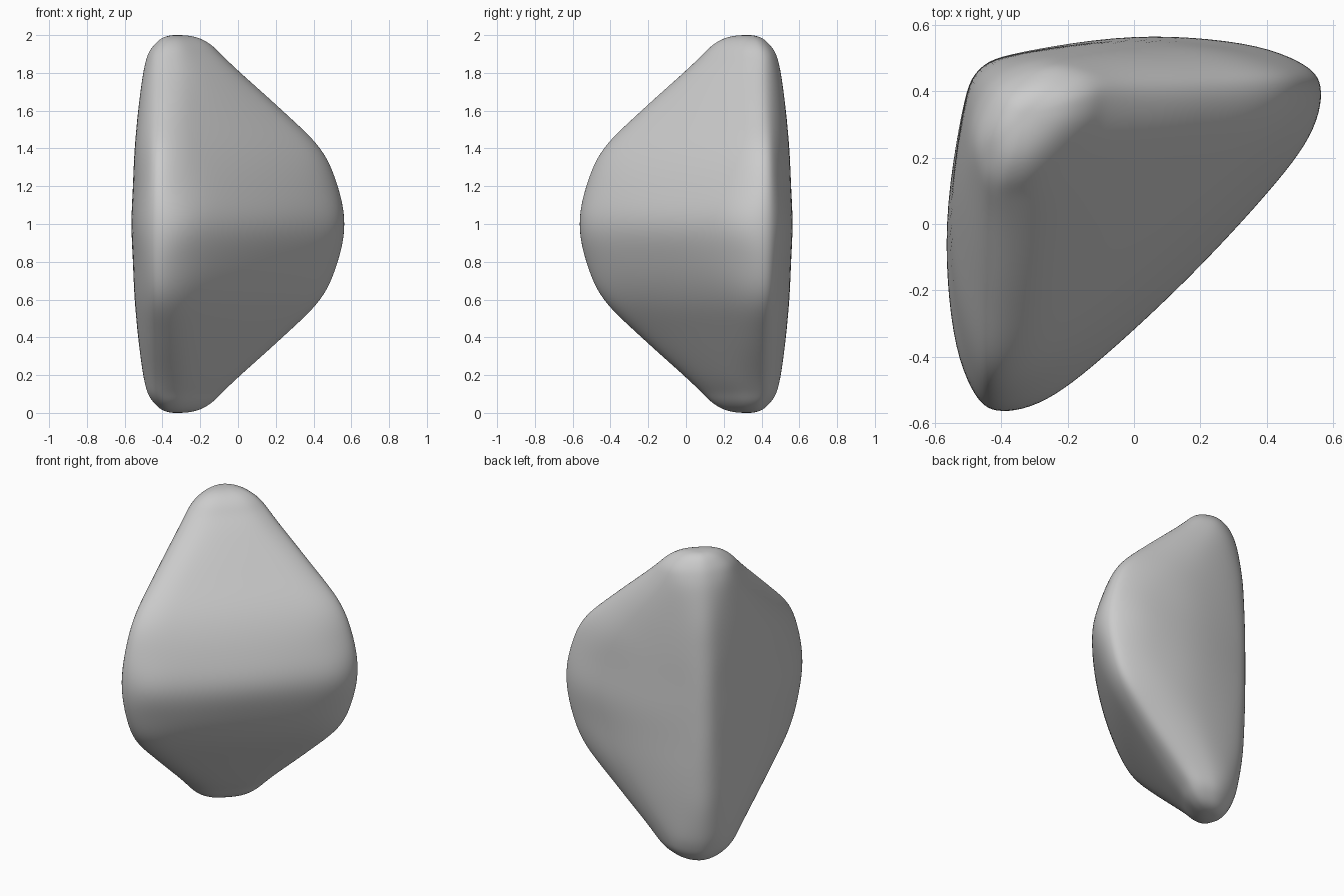
import bpy, bmesh, math
from mathutils import Vector

cube = bpy.data.objects.get("Cube")
if cube:
    bpy.data.objects.remove(cube, do_unlink=True)

# Half cross-sections of the stone at heights above its middle:
# (depth, half width) from back ridge to front face
SECTIONS = [
    (0.0, [(-.66, 0), (-.61, .12), (-.40, .40), (-.15, .62), (.03, .705),
           (.12, .68), (.19, .56), (.22, .35), (.233, 0)]),
    (0.2, [(-.66, 0), (-.605, .125), (-.40, .39), (-.17, .585), (.0, .675),
           (.085, .665), (.145, .55), (.175, .35), (.185, 0)]),
    (0.4, [(-.655, 0), (-.60, .13), (-.42, .355), (-.24, .51), (-.06, .605),
           (.02, .60), (.07, .50), (.088, .32), (.095, 0)]),
    (0.6, [(-.645, 0), (-.59, .13), (-.45, .30), (-.31, .405), (-.18, .46),
           (-.11, .445), (-.065, .36), (-.05, .22), (-.045, 0)]),
    (0.8, [(-.615, 0), (-.575, .12), (-.495, .215), (-.40, .275), (-.32, .30),
           (-.265, .285), (-.22, .22), (-.20, .13), (-.195, 0)]),
    (0.9, [(-.585, 0), (-.555, .10), (-.505, .17), (-.44, .21), (-.39, .225),
           (-.345, .215), (-.305, .165), (-.285, .10), (-.28, 0)]),
]
TIP_DEPTH = -.46
CAP_SCALES = (.85, .65, .45, .25, .1)
STEPS = 6
R2 = math.sqrt(2)


def spline(a, b, c, d, t):
    """Catmull-Rom point between b and c."""
    return 0.5 * (2 * b + (c - a) * t + (2 * a - 5 * b + 4 * c - d) * t * t
                  + (3 * b - a - 3 * c + d) * t ** 3)


def full_ring(h, half):
    """Mirror a half section and round it into a closed loop."""
    pts = half + [(u, -v) for u, v in half[-2:0:-1]]
    pts = [Vector((u, v, h)) for u, v in pts]
    n = len(pts)
    return [spline(pts[i - 1], pts[i], pts[(i + 1) % n], pts[(i + 2) % n], k / STEPS)
            for i in range(n) for k in range(STEPS)]


# Upper half, ending in a rounded tip
upper = [full_ring(h, half) for h, half in SECTIONS]
shoulder = upper[-1]
for s in CAP_SCALES:
    h = .9 + .1 * (1 - s ** 2.8)
    upper.append([Vector((TIP_DEPTH + (p.x - TIP_DEPTH) * s, p.y * s, h))
                  for p in shoulder])

# Mirror downwards, then interpolate between the rings
keys = [[Vector((p.x, p.y, -p.z)) for p in r] for r in upper[:0:-1]] + upper
last = len(keys) - 1
caps = len(CAP_SCALES)
rings = []
for i in range(last):
    quad = [keys[max(0, min(last, j))] for j in (i - 1, i, i + 1, i + 2)]
    steps = 8 if caps <= i < last - caps else 3
    for k in range(steps):
        rings.append([spline(*p, k / steps) for p in zip(*quad)])
rings.append(keys[-1])

# Skin the rings, turning the ridge to the back right corner
bm = bmesh.new()
loops = [[bm.verts.new(((p.x + p.y) / R2, (p.y - p.x) / R2, p.z + 1)) for p in r]
         for r in rings]
n = len(loops[0])
for lo, hi in zip(loops, loops[1:]):
    for i in range(n):
        j = (i + 1) % n
        bm.faces.new((lo[i], lo[j], hi[j], hi[i]))
for loop, z in ((loops[0], 0), (loops[-1], 2)):
    pole = bm.verts.new((TIP_DEPTH / R2, -TIP_DEPTH / R2, z))
    for i in range(n):
        bm.faces.new((loop[i], loop[(i + 1) % n], pole))
bmesh.ops.recalc_face_normals(bm, faces=bm.faces)
for _ in range(8):
    bmesh.ops.smooth_vert(bm, verts=bm.verts, factor=0.5,
                          use_axis_x=True, use_axis_y=True, use_axis_z=True)

mesh = bpy.data.meshes.new("stone")
bm.to_mesh(mesh)
bm.free()
stone = bpy.data.objects.new("stone", mesh)
bpy.context.collection.objects.link(stone)
for poly in mesh.polygons:
    poly.use_smooth = True

# Plain grey
grey = bpy.data.materials.new("stone grey")
grey.use_nodes = True
colour = (.6, .6, .6, 1)
grey.diffuse_color = colour
grey.node_tree.nodes["Principled BSDF"].inputs["Base Color"].default_value = colour
mesh.materials.append(grey)
